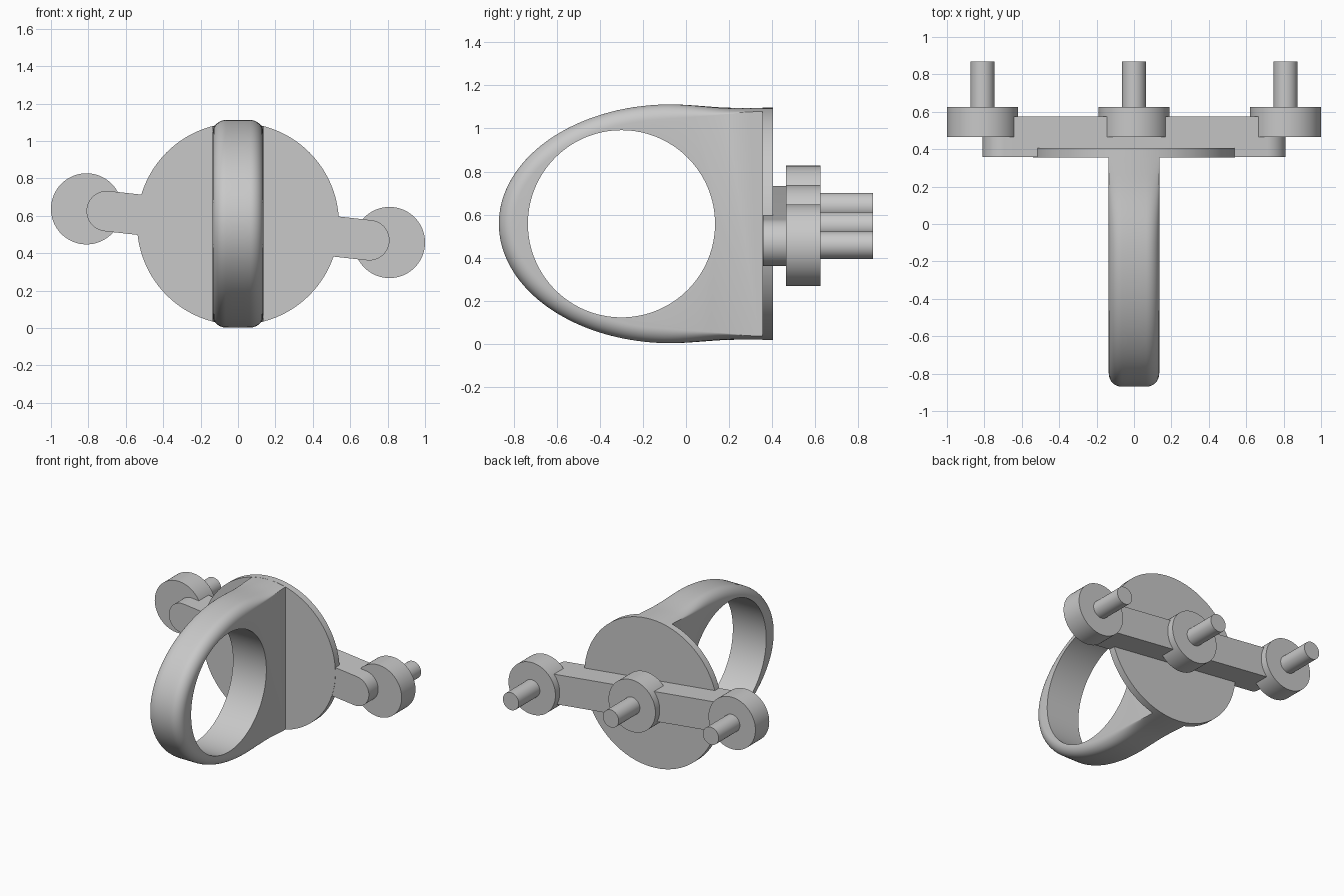
import bpy
import bmesh
from math import sin, cos, pi, sqrt, radians, atan2

cube = bpy.data.objects.get("Cube")
if cube:
    bpy.data.objects.remove(cube)

grey = bpy.data.materials.new("plain grey")
grey.use_nodes = True
colour = (0.58, 0.58, 0.58, 1)
grey.diffuse_color = colour
grey.node_tree.nodes["Principled BSDF"].inputs["Base Color"].default_value = colour

MID = 0.557         # height of the ring and disc centre
DISC_R = 0.54


def finish(name, bm):
    bmesh.ops.recalc_face_normals(bm, faces=bm.faces[:])
    mesh = bpy.data.meshes.new(name)
    bm.to_mesh(mesh)
    bm.free()
    mesh.materials.append(grey)
    obj = bpy.data.objects.new(name, mesh)
    bpy.context.collection.objects.link(obj)
    return obj


def smooth(obj):
    bpy.ops.object.select_all(action="DESELECT")
    obj.select_set(True)
    bpy.context.view_layer.objects.active = obj
    bpy.ops.object.shade_smooth_by_angle(angle=radians(35))


def loft(name, layers):
    """Skin equal closed loops of points and cap both ends."""
    bm = bmesh.new()
    loops = [[bm.verts.new(p) for p in layer] for layer in layers]
    n = len(loops[0])
    for a, b in zip(loops, loops[1:]):
        for i in range(n):
            j = (i + 1) % n
            bm.faces.new((a[i], a[j], b[j], b[i]))
    bm.faces.new(loops[0])
    bm.faces.new(loops[-1])
    return finish(name, bm)


def arc(x, z, r, start, end, steps):
    return [(x + r * cos(start + (end - start) * i / steps),
             z + r * sin(start + (end - start) * i / steps)) for i in range(steps + 1)]


def prism(name, outline, y0, y1):
    obj = loft(name, [[(x, y, z) for x, z in outline] for y in (y0, y1)])
    smooth(obj)
    return obj


def cylinder(name, x, z, r, y0, y1):
    return prism(name, arc(x, z, r, 0, 2 * pi, 96)[:-1], y0, y1)


# Finger band: side outline as (y, z, normal y, normal z)
HALF_W, FILLET = 0.135, 0.07
APEX, LENGTH, HEIGHT, END = -0.07, 0.8, 0.555, 0.375


def ease(t):
    t = max(0, min(1, t))
    return t * t * (3 - 2 * t)


upper = []
for i in range(13):
    y = END + (APEX - END) * i / 12
    upper.append((y, HEIGHT + (DISC_R - 0.001 - HEIGHT) * ease((y - APEX) / 0.3), 0, 1))
for i in range(1, 41):
    a = pi / 2 * (1 + i / 40)
    ny, nz = cos(a) / LENGTH, sin(a) / HEIGHT
    size = sqrt(ny * ny + nz * nz)
    upper.append((APEX + LENGTH * cos(a), HEIGHT * sin(a), ny / size, nz / size))
outline = upper + [(y, -z, ny, -nz) for y, z, ny, nz in reversed(upper[:-1])]

# Rounded cross-section that flattens into the disc rim
flat = HALF_W - FILLET
section = [(0, 0), (flat / 2, 0)]
for i in range(11):
    a = pi / 2 * i / 10
    section.append((flat + FILLET * sin(a), FILLET * (1 - cos(a))))
section = [(-x, d) for x, d in reversed(section[1:])] + section

layers = []
for x, depth in section:
    crown = DISC_R - sqrt(DISC_R ** 2 - x * x)
    layer = []
    for y, z, ny, nz in outline:
        k = ease((y + 0.15) / 0.5)
        d = depth + (crown - depth) * k
        layer.append((x, y - ny * d, MID + z - nz * d))
    layers.append(layer)
band = loft("finger_band", layers)

# Finger hole
hole = [(y, z) for y, z in arc(-0.3, MID, 0.435, 0, 2 * pi, 128)[:-1]]
cutter = loft("hole_cutter", [[(x, y, z) for y, z in hole] for x in (-0.4, 0.4)])
cutter.hide_render = True
cut = band.modifiers.new("hole", "BOOLEAN")
cut.operation = "DIFFERENCE"
cut.solver = "EXACT"
cut.object = cutter
bpy.context.view_layer.objects.active = band
bpy.ops.object.modifier_apply(modifier=cut.name)
bpy.data.objects.remove(cutter)
smooth(band)

# Face disc
cylinder("face_disc", 0, MID, DISC_R, 0.355, 0.405)

# Tilted crossbar with rounded ends
BAR_Z, SLOPE, BAR_R, REACH = 0.547, -0.111, 0.108, 0.702
tilt = atan2(SLOPE, 1)
bar = arc(REACH, BAR_Z + SLOPE * REACH, BAR_R, tilt - pi / 2, tilt + pi / 2, 32)
bar += arc(-REACH, BAR_Z - SLOPE * REACH, BAR_R, tilt + pi / 2, tilt + 3 * pi / 2, 32)
prism("crossbar", bar, 0.357, 0.575)

# Three bosses, each with a pin
for side, x in (("right", -0.81), ("middle", 0), ("left", 0.81)):
    z = BAR_Z + SLOPE * x
    cylinder(side + "_boss", x, z, 0.19, 0.465, 0.625)
    cylinder(side + "_pin", x, z, 0.064, 0.6, 0.87)
